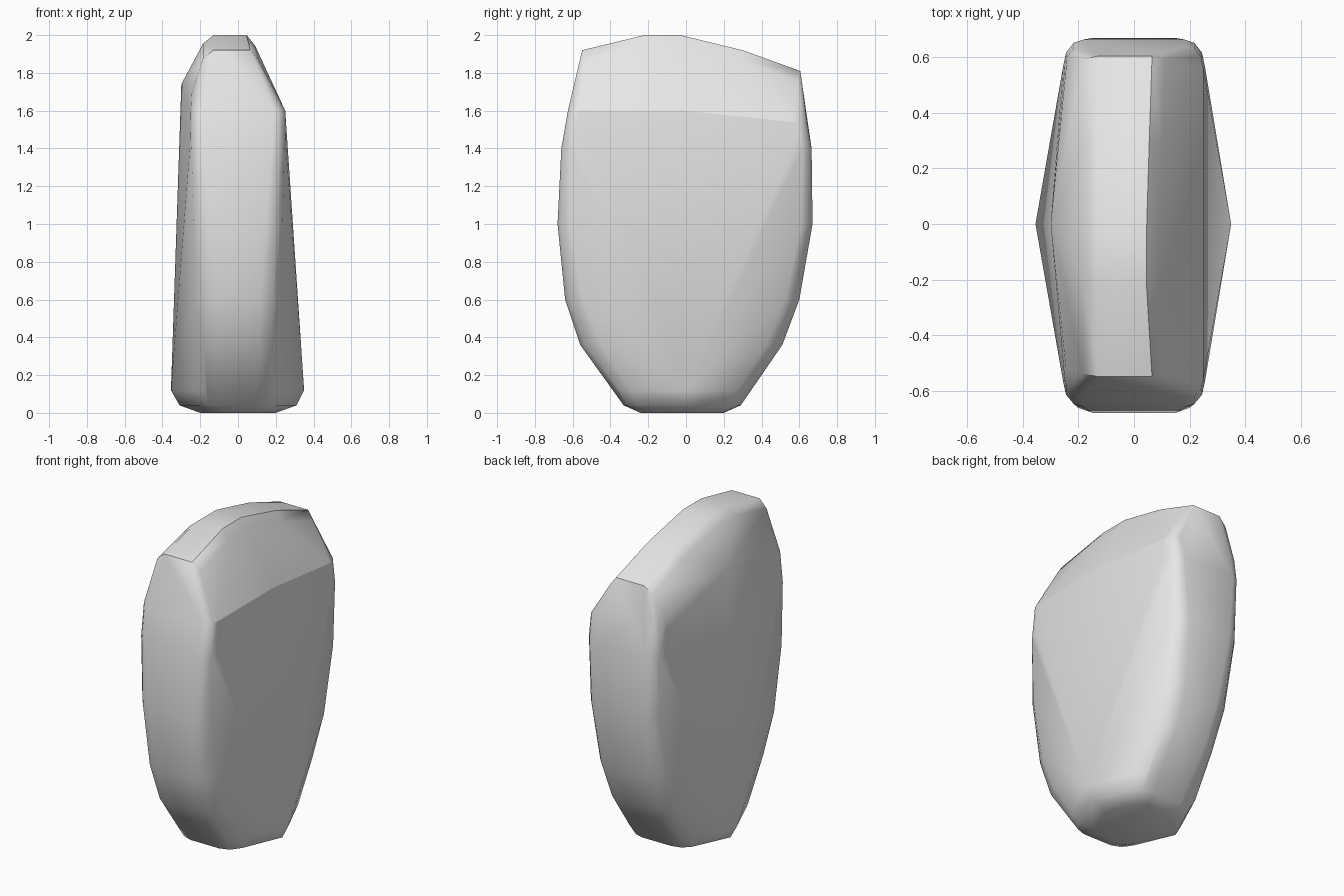
import bpy, bmesh
from math import cos, sin, pi, radians

old = bpy.data.objects.get("Cube")
if old:
    bpy.data.objects.remove(old, do_unlink=True)

# Plain stone grey
grey = bpy.data.materials.new("stone_grey")
grey.use_nodes = True
colour = (0.8, 0.8, 0.8, 1)
grey.diffuse_color = colour
grey.node_tree.nodes["Principled BSDF"].inputs["Base Color"].default_value = colour

# Body sections: height, front depth, back depth, flat half width,
# corner half width, corner depth, left bulge, right bulge
SECTIONS = [
    (0.00, 0.24, 0.20, 0.08, 0.15, 0.14, 0.20, 0.20),
    (0.04, 0.33, 0.29, 0.10, 0.22, 0.17, 0.31, 0.31),
    (0.12, 0.38, 0.34, 0.10, 0.25, 0.20, 0.355, 0.35),
    (0.36, 0.56, 0.51, 0.11, 0.24, 0.34, 0.345, 0.335),
    (0.60, 0.64, 0.60, 0.12, 0.25, 0.45, 0.34, 0.32),
    (1.00, 0.68, 0.67, 0.15, 0.25, 0.55, 0.325, 0.29),
    (1.40, 0.66, 0.665, 0.18, 0.255, 0.57, 0.31, 0.26),
    (1.60, 0.625, 0.64, 0.19, 0.25, 0.56, 0.305, 0.25),
]
# Top ridge: depth, height, right edge
RIDGE = [(-0.55, 1.92, 0.10), (-0.22, 2.0, 0.08), (-0.03, 2.0, 0.08),
         (0.30, 1.92, 0.09), (0.605, 1.81, 0.10)]

points = []
for z, front, back, flat, corner, depth, left, right in SECTIONS:
    points += [(-left, 0, z), (right, 0, z)]
    for side in (-1, 1):
        for end, reach in ((-1, front), (1, back)):
            drop = 0.06 if z > 1.5 and end > 0 else 0
            for step in range(4):
                a = step * pi / 6
                points.append((side * (flat + (corner - flat) * cos(a)),
                               end * (depth + (reach - depth) * sin(a)), z - drop))

# Rounded ridge with a sloping right side
for y, z, right in RIDGE:
    inner = y * 0.98
    points += [(-0.13, y, z), (right - 0.035, y, z),
               (right + 0.01, inner, z - 0.055), (-0.185, inner, z - 0.045)]

# Left shoulder
points += [(-0.30, 0, 1.74), (-0.245, -0.52, 1.69), (-0.245, 0.56, 1.62)]

# Skin the sections into one faceted stone
bm = bmesh.new()
for p in points:
    bm.verts.new(p)
hull = bmesh.ops.convex_hull(bm, input=bm.verts)
spare = {g for g in hull["geom_interior"] + hull["geom_unused"]
         if isinstance(g, bmesh.types.BMVert)}
bmesh.ops.delete(bm, geom=list(spare), context='VERTS')
bmesh.ops.dissolve_limit(bm, angle_limit=radians(1.5), verts=bm.verts, edges=bm.edges)
bmesh.ops.recalc_face_normals(bm, faces=bm.faces)

# Crisp crease where the right side meets the sloping top
for e in bm.edges:
    if all(v.co.x > 0.24 and v.co.z > 1.5 for v in e.verts):
        e.smooth = False

mesh = bpy.data.meshes.new("stone_body")
bm.to_mesh(mesh)
bm.free()
mesh.materials.append(grey)
body = bpy.data.objects.new("stone_body", mesh)
bpy.context.collection.objects.link(body)

bpy.ops.object.select_all(action='DESELECT')
body.select_set(True)
bpy.context.view_layer.objects.active = body
bpy.ops.object.shade_smooth_by_angle(angle=radians(40), keep_sharp_edges=True)
